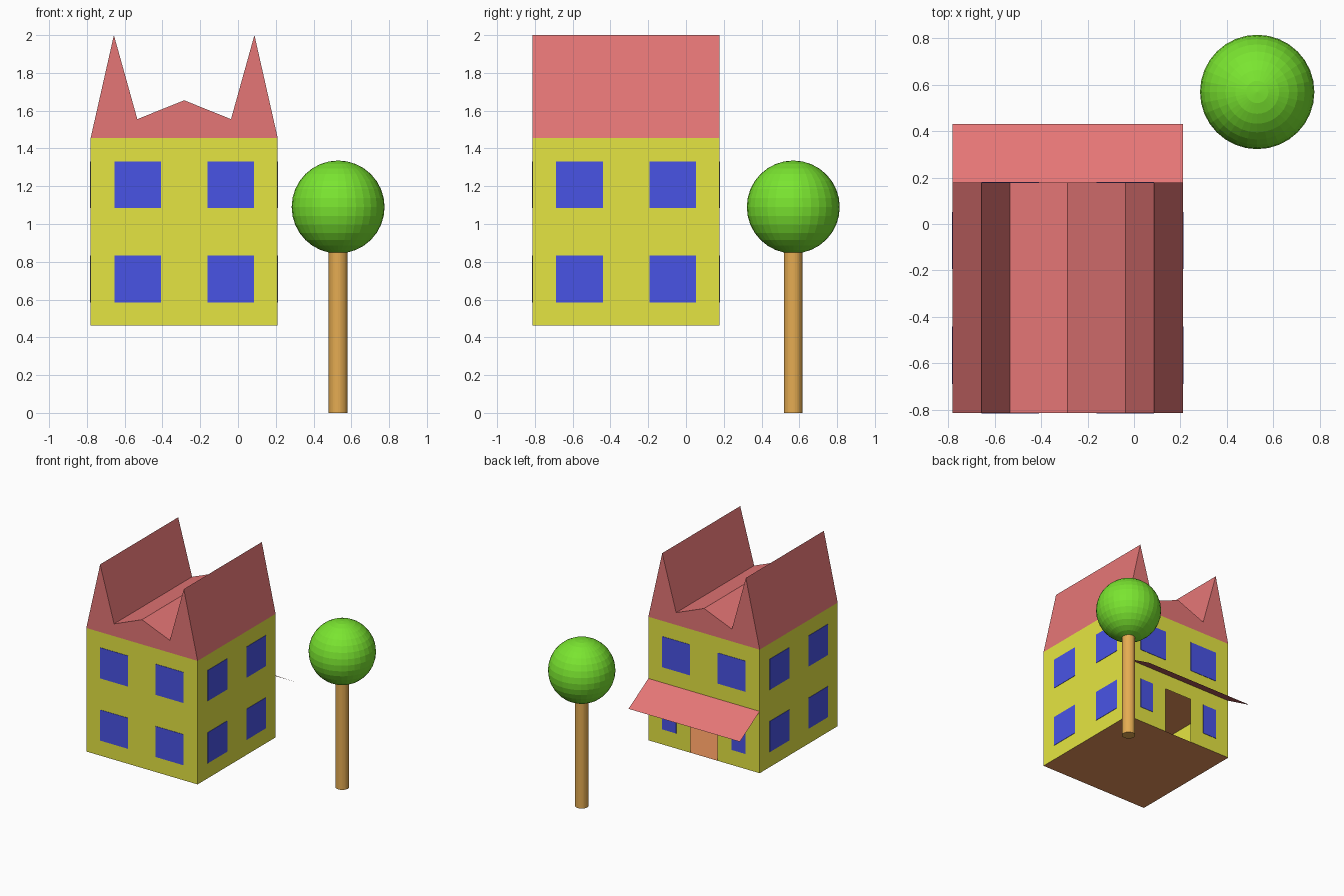
import bpy, bmesh, math
from mathutils import Matrix, Vector

if "Cube" in bpy.data.objects:
    bpy.data.objects.remove(bpy.data.objects["Cube"])


def material(name, r, g, b):
    lin = [((c / 255 + 0.055) / 1.055) ** 2.4 for c in (r, g, b)]
    m = bpy.data.materials.new(name)
    m.diffuse_color = (*lin, 1)
    m.use_nodes = True
    m.node_tree.nodes["Principled BSDF"].inputs["Base Color"].default_value = m.diffuse_color
    return m


YELLOW = material("wall yellow", 229, 229, 66)
RED = material("roof red", 229, 118, 118)
BLUE = material("window blue", 73, 84, 229)
BROWN = material("floor brown", 229, 146, 91)
TAN = material("trunk tan", 229, 172, 82)
GREEN = material("leaf green", 122, 229, 48)


def finish(name, bm, mat):
    me = bpy.data.meshes.new(name)
    bm.to_mesh(me)
    bm.free()
    me.materials.append(mat)
    ob = bpy.data.objects.new(name, me)
    bpy.context.collection.objects.link(ob)
    return ob


def sheets(name, polys, mat):
    bm = bmesh.new()
    for p in polys:
        bm.faces.new([bm.verts.new(v) for v in p])
    bmesh.ops.remove_doubles(bm, verts=bm.verts, dist=1e-5)
    return finish(name, bm, mat)


def box(name, lo, hi, mat):
    lo, hi = Vector(lo), Vector(hi)
    bm = bmesh.new()
    bmesh.ops.create_cube(bm, size=1, matrix=Matrix.Translation((lo + hi) / 2)
                          @ Matrix.Diagonal((*(hi - lo), 1)))
    return finish(name, bm, mat)


X0, X1, Y0, Y1, Z0, Z1 = -0.78, 0.21, -0.813, 0.178, 0.463, 1.456
CX, CY, ZM = (X0 + X1) / 2, (Y0 + Y1) / 2, 0.96
DOOR, DTOP = 0.122, 0.835


def wall_x(x):      # wall facing left or right
    s = [(x, Y0, Z0), (x, Y1, Z0), (x, Y1, Z1), (x, Y0, Z1)]
    return s if x == X1 else s[::-1]


def back(xa, xb, za, zb):   # rectangle in the back wall
    return [(xb, Y1, za), (xa, Y1, za), (xa, Y1, zb), (xb, Y1, zb)]


def level(z):
    return [(X0, Y0, z), (X0, Y1, z), (X1, Y1, z), (X1, Y0, z)]


# Walls, with an open doorway in the back
sheets("walls", [
    wall_x(X0), wall_x(X1),
    [(X0, Y0, Z0), (X1, Y0, Z0), (X1, Y0, Z1), (X0, Y0, Z1)],
    back(X0, CX - DOOR, Z0, Z1), back(CX + DOOR, X1, Z0, Z1),
    back(CX - DOOR, CX + DOOR, DTOP, Z1)], YELLOW)

# Floors
sheets("ground_floor", [level(Z0)], BROWN)
sheets("upper_floor", [level(ZM - 0.005)], BROWN)

# Roof: zigzag profile extruded front to back
profile = [(X0, Z1), (X1, Z1), (0.087, 2.0), (-0.037, 1.555),
           (CX, 1.655), (-0.533, 1.555), (-0.657, 2.0)]
bm = bmesh.new()
face = bm.faces.new([bm.verts.new((x, Y0, z)) for x, z in profile])
ext = bmesh.ops.extrude_face_region(bm, geom=[face], use_keep_orig=True)
bmesh.ops.translate(bm, vec=(0, Y1 - Y0, 0),
                    verts=[g for g in ext["geom"] if isinstance(g, bmesh.types.BMVert)])
bmesh.ops.recalc_face_normals(bm, faces=bm.faces)
finish("roof", bm, RED)

# Awning over the back door
sheets("awning", [[(X1, Y1, ZM), (X0, Y1, ZM), (X0, 0.43, 0.812), (X1, 0.43, 0.812)]], RED)

# Windows: thin plates on all four sides
T, IN, OUT = 0.003, 0.123, 0.37
for row, (za, zb) in enumerate([(0.585, 0.832), (1.085, 1.332)]):
    for s in (-1, 1):
        a, b = sorted((CX + s * IN, CX + s * OUT))
        box("front_window", (a, Y0 - T, za), (b, Y0, zb), BLUE)
        inner = IN if row else 0.247      # narrow windows beside the door
        a, b = sorted((CX + s * inner, CX + s * OUT))
        box("back_window", (a, Y1, za), (b, Y1 + T, zb), BLUE)
        a, b = sorted((CY + s * IN, CY + s * OUT))
        box("left_window", (X0 - T, a, za), (X0, b, zb), BLUE)
        box("right_window", (X1, a, za), (X1 + T, b, zb), BLUE)

# Tree
TX, TY = 0.53, 0.568
bm = bmesh.new()
bmesh.ops.create_cone(bm, cap_ends=True, segments=32, radius1=0.05, radius2=0.05,
                      depth=0.9, matrix=Matrix.Translation((TX, TY, 0.45)))
finish("tree_trunk", bm, TAN)
bm = bmesh.new()
bmesh.ops.create_uvsphere(bm, u_segments=32, v_segments=16, radius=0.246,
                          matrix=Matrix.Translation((TX, TY, 1.09)))
finish("tree_crown", bm, GREEN)
